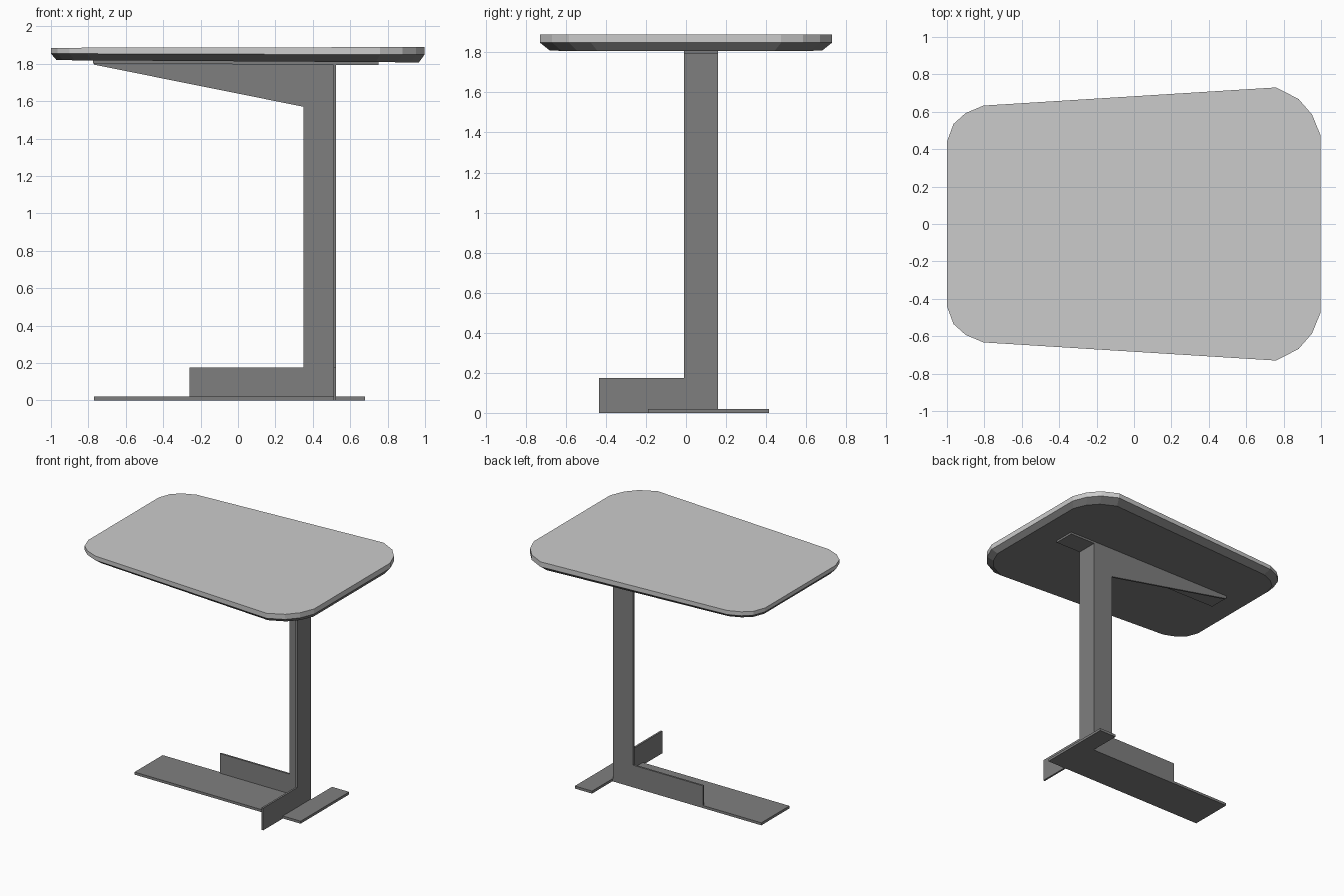
import bpy
import bmesh
from mathutils import Vector

cube = bpy.data.objects.get("Cube")
if cube:
    bpy.data.objects.remove(cube, do_unlink=True)


def make_material(name, value):
    mat = bpy.data.materials.new(name)
    mat.use_nodes = True
    colour = (value, value, value, 1)
    mat.diffuse_color = colour
    mat.node_tree.nodes["Principled BSDF"].inputs["Base Color"].default_value = colour
    return mat


light_grey = make_material("light grey top", 0.6)
mid_grey = make_material("grey metal", 0.212)


def add_object(name, bm, *materials):
    bmesh.ops.recalc_face_normals(bm, faces=bm.faces)
    mesh = bpy.data.meshes.new(name)
    bm.to_mesh(mesh)
    bm.free()
    for mat in materials:
        mesh.materials.append(mat)
    obj = bpy.data.objects.new(name, mesh)
    bpy.context.collection.objects.link(obj)
    return obj


def prism(name, points, axis, low, high):
    """Extrude a flat outline along one axis, from low to high."""
    bm = bmesh.new()
    verts = []
    for a, b in points:
        co = [a, b]
        co.insert(axis, low)
        verts.append(bm.verts.new(co))
    face = bm.faces.new(verts)
    extruded = bmesh.ops.extrude_face_region(bm, geom=[face])["geom"]
    offset = Vector((0, 0, 0))
    offset[axis] = high - low
    bmesh.ops.translate(bm, vec=offset,
                        verts=[g for g in extruded if isinstance(g, bmesh.types.BMVert)])
    return add_object(name, bm, mid_grey)


SHEET = 0.015
CORNER_X, CORNER_Y = 0.525, 0.16
UNDER_TOP = 1.803

# Flat L-shaped foot
prism("base_plate",
      [(-0.77, -0.19), (0.68, -0.19), (0.68, 0.415),
       (0.53, 0.415), (0.53, CORNER_Y), (-0.77, CORNER_Y)], 2, 0, 0.02)

# Rear sheet: low fin, column flange and tapered arm in one piece
inner_x = CORNER_X - SHEET
prism("rear_web",
      [(-0.26, 0), (inner_x, 0), (inner_x, UNDER_TOP), (-0.77, UNDER_TOP),
       (-0.77, 1.795), (0.35, 1.57), (0.35, 0.175), (-0.26, 0.175)],
      1, CORNER_Y - SHEET, CORNER_Y)

# Side sheet: low fin reaching forward and the second column flange
prism("side_web",
      [(-0.435, 0), (CORNER_Y, 0), (CORNER_Y, UNDER_TOP),
       (-0.01, UNDER_TOP), (-0.01, 0.175), (-0.435, 0.175)],
      0, inner_x, CORNER_X)

# Thin, slightly sloping mounting strip under the top
prism("mounting_strip",
      [(-0.775, 1.802), (0.75, 1.792), (0.75, 1.809), (-0.775, 1.82)],
      1, -0.01, CORNER_Y)

# Tabletop: rounded outline, wider at one end, in three stacked rings
half = [(-1, 0.44), (-0.965, 0.535), (-0.9, 0.593), (-0.805, 0.633),
        (0.76, 0.73), (0.88, 0.668), (0.952, 0.585), (0.997, 0.475)]
outline = half + [(x, -y) for x, y in reversed(half)]
# (x scale, y scale, height, drop towards +x)
levels = [(0.97, 0.93, 1.813, 0.006), (1, 1, 1.851, 0.003), (1, 1, 1.887, -0.002)]

bm = bmesh.new()
rings = [[bm.verts.new((x * sx, y * sy, z - drop * x)) for x, y in outline]
         for sx, sy, z, drop in levels]
bm.faces.new(rings[0])
bm.faces.new(rings[-1]).material_index = 1
count = len(outline)
for level in range(len(rings) - 1):
    lower, upper = rings[level], rings[level + 1]
    for i in range(count):
        j = (i + 1) % count
        face = bm.faces.new((lower[i], lower[j], upper[j], upper[i]))
        face.material_index = level  # grey bevel below, light rim above
add_object("tabletop", bm, mid_grey, light_grey)
